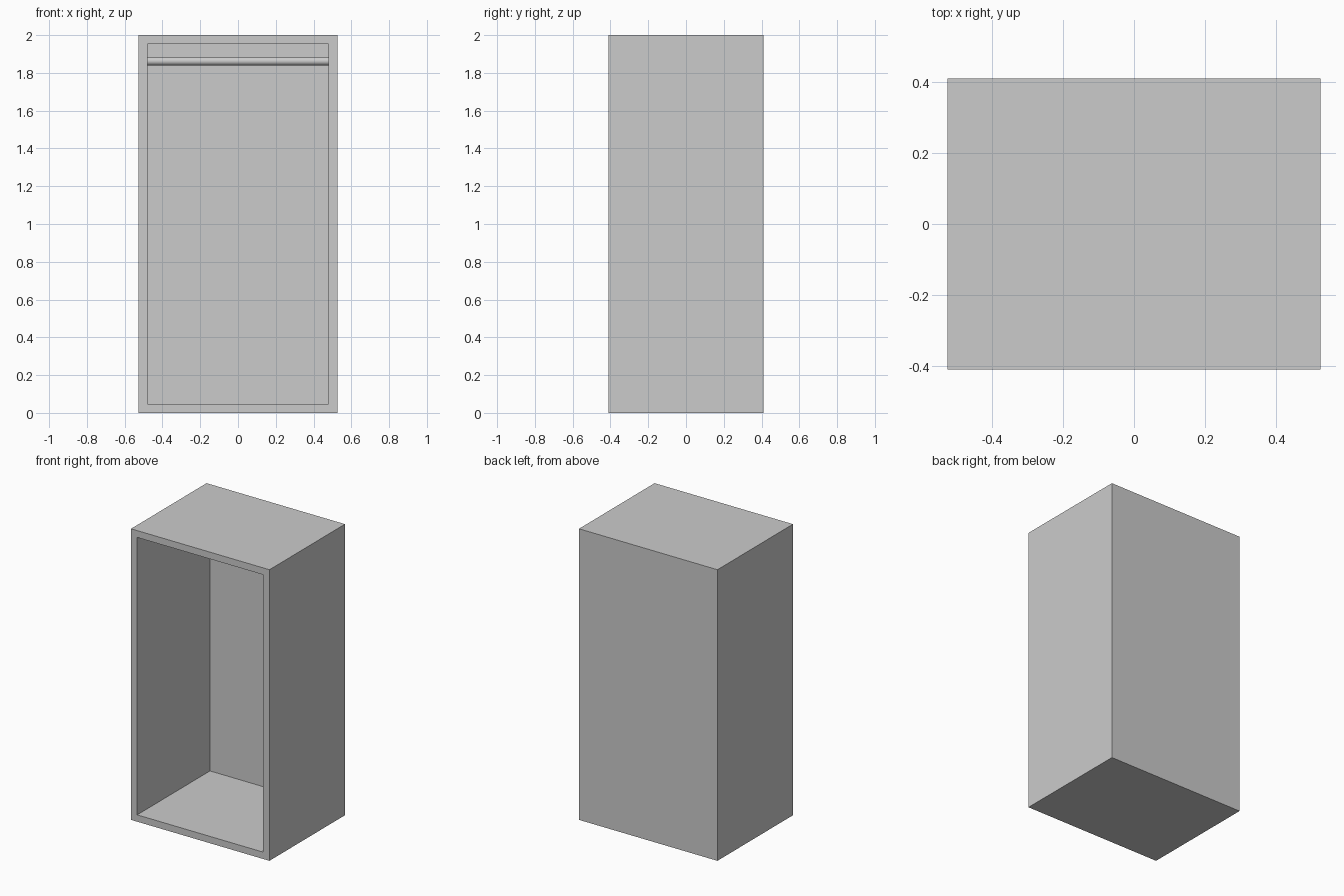
import bpy
import bmesh
from math import radians
from mathutils import Matrix, Vector

if "Cube" in bpy.data.objects:
    bpy.data.objects.remove(bpy.data.objects["Cube"])

W, D, H = 1.052, 0.82, 2.0     # outer size
WALL, BACK = 0.047, 0.03       # frame and back panel thickness
ROD_Z, ROD_R = 1.862, 0.0225


def finish(bm, name):
    bmesh.ops.recalc_face_normals(bm, faces=bm.faces)
    mesh = bpy.data.meshes.new(name)
    bm.to_mesh(mesh)
    bm.free()
    obj = bpy.data.objects.new(name, mesh)
    bpy.context.collection.objects.link(obj)
    return obj


# Cabinet: one box, front face inset to a frame and pushed in to the back panel
bm = bmesh.new()
bmesh.ops.create_cube(bm, size=1, matrix=Matrix.Translation((0, 0, H / 2)) @ Matrix.Diagonal((W, D, H, 1)))
bm.normal_update()
front = min(bm.faces, key=lambda f: f.calc_center_median().y)
bmesh.ops.inset_region(bm, faces=[front], thickness=WALL, use_even_offset=True)
new = bmesh.ops.extrude_discrete_faces(bm, faces=[front])["faces"]
bmesh.ops.translate(bm, verts=new[0].verts, vec=Vector((0, D - BACK, 0)))
finish(bm, "wardrobe_cabinet")

# Hanging rod spanning the two side walls
bm = bmesh.new()
bmesh.ops.create_cone(bm, cap_ends=True, segments=32, radius1=ROD_R, radius2=ROD_R, depth=W - 2 * WALL,
                      matrix=Matrix.Translation((0, 0, ROD_Z)) @ Matrix.Rotation(radians(90), 4, 'Y'))
rod = finish(bm, "hanging_rod")
bpy.context.view_layer.objects.active = rod
rod.select_set(True)
bpy.ops.object.shade_smooth_by_angle(angle=radians(30))
